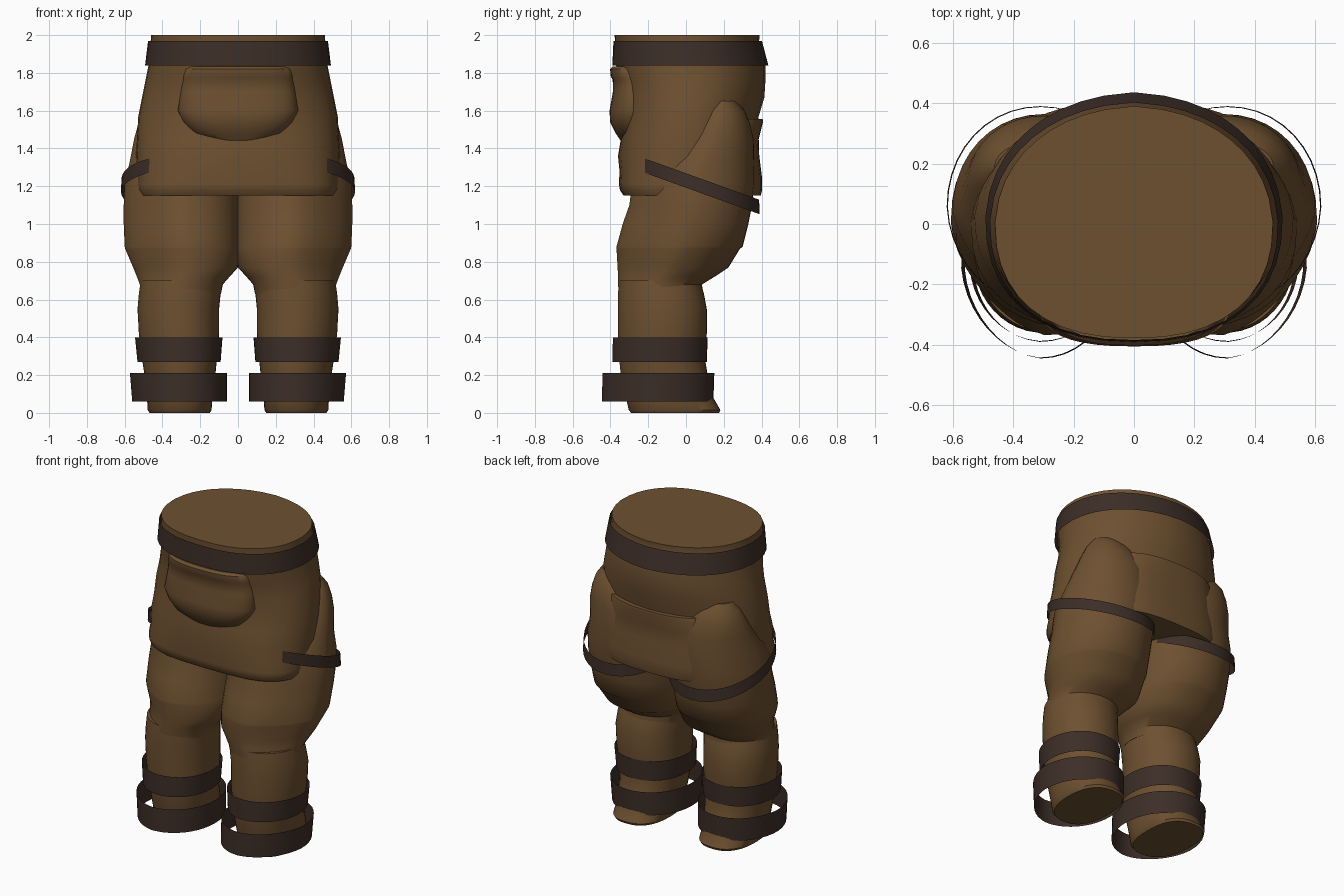
import bpy, bmesh, math


def material(name, rgb):
    m = bpy.data.materials.new(name)
    m.diffuse_color = (*rgb, 1)
    return m


BROWN = material("brown_leather", (0.155, 0.081, 0.030))
DARK = material("dark_strap", (0.046, 0.027, 0.020))


def loft(name, rows, mat, power=2.1, segs=40, caps=True, side=1, slope=0, y_mid=0,
         trim_outer=0, trim_back=0):
    """Stack rounded rings from the top down.
    Each row is z, x_min, x_max, y_front, y_back and optionally its own squareness.
    trim_outer rounds off the front outer corner, trim_back both rear corners."""
    bm = bmesh.new()
    rings = []
    for z, x0, x1, y0, y1, *own in rows:
        p = own[0] if own else power
        ring = []
        for i in range(segs):
            a = 2 * math.pi * i / segs
            c, s = math.cos(a), math.sin(a)
            r = 1 - trim_outer * max(0, -s) * max(0, c) - trim_back * max(0, s) * abs(c)
            x = (x0 + x1) / 2 + r * (x1 - x0) / 2 * math.copysign(abs(c) ** (2 / p), c)
            y = (y0 + y1) / 2 + r * (y1 - y0) / 2 * math.copysign(abs(s) ** (2 / p), s)
            ring.append(bm.verts.new((side * x, y, z + slope * (y - y_mid))))
        rings.append(ring)
    for a, b in zip(rings, rings[1:]):
        for i in range(segs):
            j = (i + 1) % segs
            quad = (b[i], b[j], a[j], a[i])
            bm.faces.new(quad if side > 0 else quad[::-1])
    if caps:
        bm.faces.new(rings[0])
        bm.faces.new(rings[-1])
        bmesh.ops.recalc_face_normals(bm, faces=bm.faces)
    mesh = bpy.data.meshes.new(name)
    bm.to_mesh(mesh)
    bm.free()
    mesh.materials.append(mat)
    ob = bpy.data.objects.new(name, mesh)
    bpy.context.collection.objects.link(ob)
    bpy.ops.object.select_all(action='DESELECT')
    ob.select_set(True)
    bpy.context.view_layer.objects.active = ob
    bpy.ops.object.shade_smooth_by_angle(angle=math.radians(42))
    return ob


def strap(name, rows, **kw):
    """Open band without thickness."""
    return loft(name, rows, DARK, caps=False, **kw)


def centred(rows):
    return [(z, -w, w, *rest) for z, w, *rest in rows]


# Trunk, squaring off into a front skirt that overhangs the legs
loft("trunk", centred([
    (2.00, .46, -.378, .39, 2.35), (1.97, .462, -.376, .387, 2.35), (1.84, .474, -.37, .42, 2.35),
    (1.75, .492, -.345, .42, 2.3), (1.67, .508, -.335, .415, 2.3), (1.57, .528, -.335, .385, 2.3),
    (1.45, .535, -.345, .370, 2.35), (1.36, .54, -.36, .37, 2.5), (1.28, .535, -.352, .37, 2.7),
    (1.21, .535, -.355, .36, 3.0), (1.18, .53, -.35, .35, 3.1), (1.15, .515, -.33, .32, 3.2)]),
    BROWN, trim_back=.11)

# Waist band, flaring towards its lower edge
strap("waist_band", centred([(1.97, .476, -.384, .402), (1.84, .492, -.39, .436)]),
      power=2.35, trim_back=.11)

# Front pouch with a flap along the top
loft("front_pouch", centred([
    (1.835, .27, -.388, -.12), (1.82, .285, -.402, -.12), (1.78, .295, -.398, -.12),
    (1.765, .295, -.388, -.12), (1.70, .305, -.387, -.12), (1.60, .32, -.405, -.12),
    (1.54, .29, -.402, -.12), (1.48, .25, -.372, -.12), (1.44, .16, -.345, -.12)]),
    BROWN, power=2.5)

# Rear panel with a pocket lip, its sides sinking into the trunk
loft("rear_panel", centred([
    (1.555, .37, -.10, .406, 2.5), (1.54, .38, -.10, .408, 2.5), (1.45, .40, -.10, .385),
    (1.36, .41, -.10, .388), (1.24, .42, -.10, .403), (1.18, .42, -.10, .403),
    (1.15, .41, -.10, .396)]), BROWN, power=2.8)

for side, tag in ((-1, "left"), (1, "right")):
    # Leg: hip and thigh down to the knee fold
    loft(tag + "_thigh", [
        (1.65, .24, .462, .10, .265), (1.60, .18, .50, .03, .31), (1.53, .10, .528, -.03, .34),
        (1.45, .04, .55, -.10, .358), (1.32, -.01, .575, -.24, .362), (1.22, -.01, .60, -.285, .364),
        (1.10, -.01, .605, -.30, .35), (1.00, -.01, .605, -.335, .33), (.88, -.01, .60, -.368, .30),
        (.868, -.01, .597, -.368, .285), (.77, .00, .555, -.362, .225), (.72, .045, .535, -.36, .15),
        (.68, .08, .52, -.36, .085), (.63, .09, .52, -.355, .09)],
        BROWN, side=side, trim_outer=.27)

    # Shin and foot
    loft(tag + "_shin", [
        (.70, .09, .515, -.355, .075), (.63, .092, .525, -.36, .095), (.55, .10, .532, -.36, .11),
        (.42, .10, .525, -.36, .11), (.30, .11, .51, -.355, .098), (.20, .12, .495, -.345, .115),
        (.08, .135, .482, -.318, .145, 2.3), (.015, .14, .478, -.303, .182, 2.5),
        (.00, .15, .468, -.29, .175, 2.5)], BROWN, power=2.15, side=side, trim_outer=.1)

    # Slanted thigh strap
    strap(tag + "_thigh_strap",
          [(1.243, .0, .616, -.275, .387), (1.167, .0, .62, -.275, .39)],
          power=2.05, side=side, slope=-.36, y_mid=.07, trim_outer=.06)

    # Shin band and loose ankle cuff
    strap(tag + "_shin_band",
          [(.40, .082, .545, -.387, .115), (.27, .092, .532, -.39, .11)],
          power=2.15, side=side, trim_outer=.1)
    strap(tag + "_ankle_cuff",
          [(.21, .058, .572, -.442, .15), (.06, .058, .56, -.445, .145)],
          power=2.05, side=side, trim_outer=.12)
